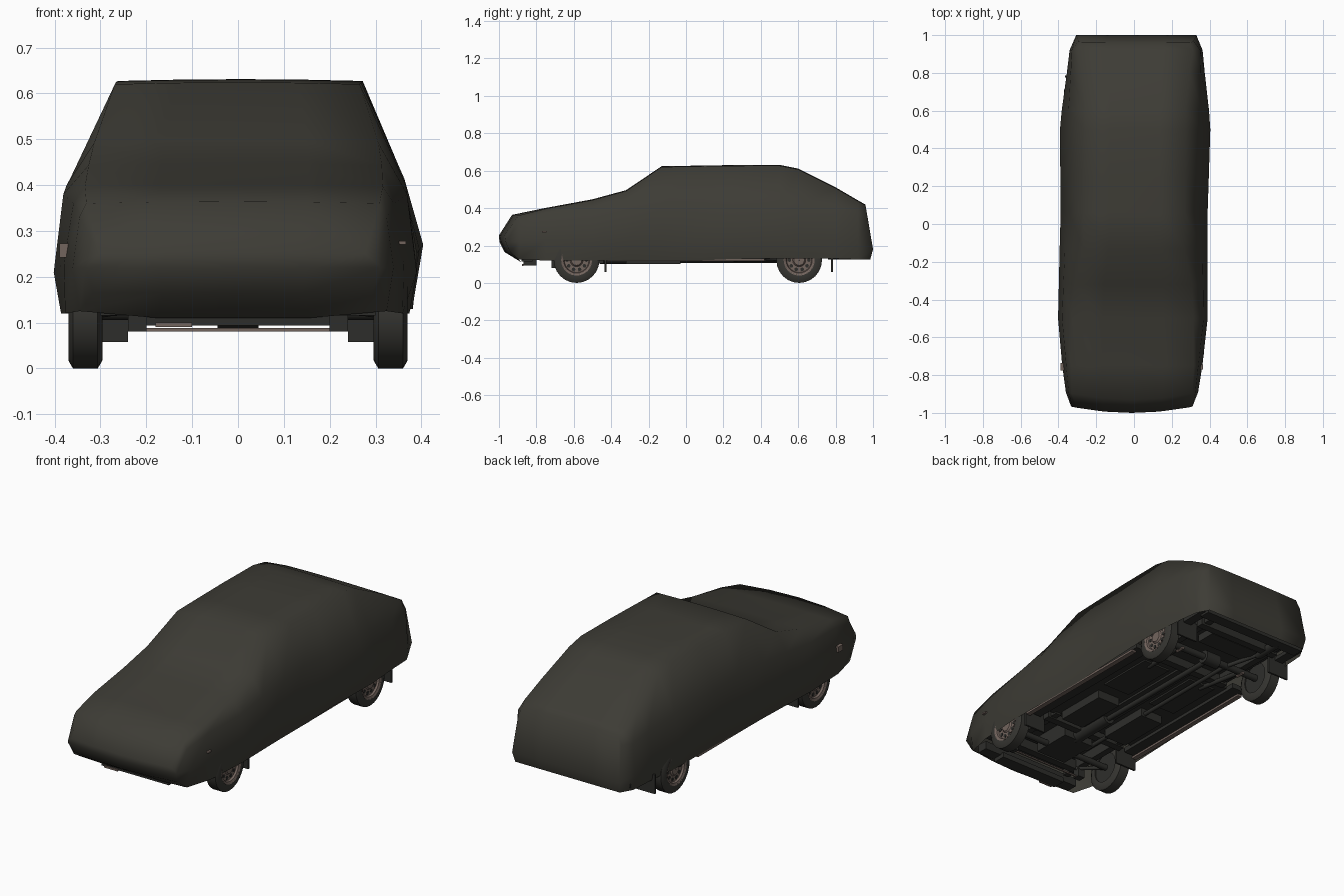
import bpy, bmesh, math
from mathutils import Matrix, Vector

cube = bpy.data.objects.get("Cube")
if cube:
    bpy.data.objects.remove(cube, do_unlink=True)


def material(name, r, g, b):
    m = bpy.data.materials.new(name)
    m.use_nodes = True
    m.diffuse_color = (r, g, b, 1)
    bsdf = m.node_tree.nodes["Principled BSDF"]
    bsdf.inputs["Base Color"].default_value = (r, g, b, 1)
    bsdf.inputs["Roughness"].default_value = 0.9
    return m


CLOTH = material("dark olive cloth", .047, .045, .036)
BLACK = material("underbody black", .027, .027, .024)
RUBBER = material("tyre rubber", .038, .037, .032)
METAL = material("brown grey metal", .17, .128, .11)


def finish(name, bm, mat, smooth=None):
    bmesh.ops.recalc_face_normals(bm, faces=bm.faces)
    mesh = bpy.data.meshes.new(name)
    bm.to_mesh(mesh)
    bm.free()
    mesh.materials.append(mat)
    ob = bpy.data.objects.new(name, mesh)
    bpy.context.collection.objects.link(ob)
    if smooth:
        bpy.ops.object.select_all(action='DESELECT')
        ob.select_set(True)
        bpy.context.view_layer.objects.active = ob
        bpy.ops.object.shade_smooth_by_angle(angle=math.radians(smooth))
    return ob


def box(name, low, high, mat=BLACK):
    bm = bmesh.new()
    bmesh.ops.create_cube(bm, size=1)
    for v in bm.verts:
        v.co = Vector([a + (b - a) * (c + .5) for a, b, c in zip(low, high, v.co)])
    return finish(name, bm, mat)


def pair(name, low, high, mat=BLACK):
    box("left_" + name, low, high, mat)
    box("right_" + name, (-high[0], *low[1:]), (-low[0], *high[1:]), mat)


def tube(name, start, end, radius, mat=BLACK, sides=10):
    a, b = Vector(start), Vector(end)
    turn = (b - a).to_track_quat('Z', 'Y').to_matrix().to_4x4()
    bm = bmesh.new()
    bmesh.ops.create_cone(bm, cap_ends=True, segments=sides, radius1=radius, radius2=radius,
                          depth=(b - a).length, matrix=Matrix.Translation((a + b) / 2) @ turn)
    return finish(name, bm, mat, 40)


def lathe(name, profile, centre, mat, segments=24):
    """Spin (x, radius) points around the x axis through centre."""
    bm = bmesh.new()
    rings = []
    for x, r in profile:
        rings.append([bm.verts.new((centre[0] + x,
                                    centre[1] + r * math.cos(math.tau * i / segments),
                                    centre[2] + r * math.sin(math.tau * i / segments)))
                      for i in range(segments)])
    for a, b in zip(rings, rings[1:]):
        for i in range(segments):
            j = (i + 1) % segments
            bm.faces.new((a[i], a[j], b[j], b[i]))
    return finish(name, bm, mat, 40)


# Fabric cover: y, top height, roof half width, shoulder z and half width,
# widest z and half width, hem z and half width
stations = [
    (-1, .25, .29, .24, .315, .22, .322, .165, .305),
    (-.93, .36, .32, .33, .335, .22, .35, .125, .335),
    (-.75, .397, .325, .36, .35, .23, .371, .12, .368),
    (-.5, .443, .32, .38, .375, .21, .396, .12, .38),
    (-.32, .492, .31, .4, .37, .22, .394, .12, .375),
    (-.13, .62, .267, .415, .364, .25, .392, .12, .37),
    (.06, .623, .268, .41, .342, .25, .389, .12, .37),
    (.25, .626, .268, .41, .354, .26, .393, .128, .37),
    (.5, .627, .266, .41, .358, .27, .398, .13, .374),
    (.6, .607, .265, .41, .354, .26, .39, .13, .374),
    (.8, .507, .285, .39, .345, .24, .365, .13, .357),
    (.92, .437, .3, .37, .34, .2, .352, .125, .345),
    (.96, .415, .285, .37, .305, .18, .318, .125, .31),
]


def cover_point(y, x, z):
    if y < -.9:
        y += .035 * (x / .33) ** 2
        if y < -.955:
            y += .5 * max(0, .225 - z)
    elif y > .95:
        y += .17 * (.415 - z) if z > .17 else .025
    return x + .012 * y, y, z


bm = bmesh.new()


def cross_row(first, last, y, x, z):
    """Verts running from first to last across the car."""
    return [first] + [bm.verts.new(cover_point(y, x * f, z)) for f in (.5, 0, -.5)] + [last]


def bridge(a, b):
    for i in range(len(a) - 1):
        bm.faces.new((a[i], a[i + 1], b[i + 1], b[i]))


rings = []
for y, top, roof, shz, shw, wz, ww, hz, hw in stations:
    half = [(hw, hz), (ww, wz), (shw, shz), (roof, top), (roof * .5, top + .003)]
    outline = half + [(0, top + .004)] + [(-x, z) for x, z in reversed(half)]
    rings.append([bm.verts.new(cover_point(y, x, z)) for x, z in outline])
for a, b in zip(rings, rings[1:]):
    bridge(a, b)
# Nose and tail panels
low_rows = []
for ring, s in ((rings[0], stations[0]), (rings[-1], stations[-1])):
    wide = cross_row(ring[1], ring[-2], s[0], s[6], s[5])
    low = cross_row(ring[0], ring[-1], s[0], s[8], s[7])
    bridge(ring[3:8], wide)
    bridge(wide, low)
    bm.faces.new(ring[1:4])
    bm.faces.new(ring[-4:-1])
    low_rows.append(low)
# Fabric tucked under the nose
bridge(low_rows[0], cross_row(rings[1][0], rings[1][-1], -.88, .33, .11))
finish("car_cover", bm, CLOTH, 85)

# Wheels with pierced rims
tyre = [(-.036, .08), (-.037, .105), (-.027, .122), (.027, .122), (.037, .105), (.036, .08), (-.036, .08)]
for end, y in (("front", -.585), ("rear", .605)):
    for side, s in (("left", 1), ("right", -1)):
        tag = side + "_" + end
        c = Vector((s * .333, y, .122))
        lathe(tag + "_tyre", tyre, c, RUBBER)
        lathe(tag + "_rim", [(s * -.036, .08), (s * .037, .083), (s * .032, .07), (s * .022, .066),
                             (s * .022, .035), (s * .03, .028), (s * .03, .001)], c, METAL)
        lathe(tag + "_rim_back", [(s * -.03, .08), (s * -.03, .001)], c, BLACK)
        for k in range(10):
            a = math.tau * k / 10
            hole = c + Vector((s * .022, .052 * math.cos(a), .052 * math.sin(a)))
            tube(f"{tag}_rim_hole_{k + 1}", hole, hole + Vector((s * .002, 0, 0)), .01, BLACK, 8)

# Mud flaps behind the wheels
pair("front_mud_flap", (.24, -.435, .058), (.365, -.425, .16))
pair("rear_mud_flap", (.24, .775, .058), (.365, .785, .16))

# Stepped floor, sills and valances
box("engine_bay_roof", (-.285, -.84, .19), (.285, -.36, .2))
box("floor_pan", (-.285, -.36, .145), (.285, .4, .155))
box("rear_floor", (-.285, .4, .18), (.285, .93, .19))
pair("sill", (.28, -.41, .128), (.36, .45, .155))
pair("sill_trim", (.34, -.42, .117), (.366, .42, .129), METAL)
pair("rear_corner_floor", (.28, .78, .14), (.33, .94, .16))
box("front_valance", (-.3, -.88, .115), (.3, -.82, .16))
box("front_lip", (-.2, -.87, .094), (.2, -.8, .122))
box("front_tow_bracket", (-.18, -.876, .09), (-.1, -.868, .1), METAL)
box("rear_valance", (-.31, .9, .128), (.31, .96, .17))

# Chassis rails, tunnel and cross members
pair("front_rail", (.2, -.8, .135), (.235, -.34, .19))
pair("rear_rail", (.2, .4, .145), (.235, .9, .18))
pair("floor_panel", (.075, -.32, .1), (.21, -.03, .146))
pair("rear_floor_panel", (.07, .04, .136), (.23, .36, .146))
box("centre_tunnel", (-.04, -.35, .134), (.04, .4, .146))
for i, (y, z) in enumerate(((-.72, .128), (-.4, .128), (.42, .135), (.82, .135))):
    box(f"cross_member_{i + 1}", (-.25, y - .02, z), (.25, y + .02, .18))
box("fuel_tank", (-.16, .68, .14), (.14, .79, .18))

# Engine, gearbox and drive line
box("engine_sump", (-.09, -.66, .105), (.09, -.44, .19))
tube("gearbox", (0, -.46, .135), (0, -.2, .135), .035)
tube("propeller_shaft", (0, -.2, .13), (0, .6, .125), .014)
tube("rear_axle", (-.31, .605, .122), (.31, .605, .122), .018)
tube("differential", (-.045, .605, .122), (.045, .605, .122), .036)
tube("front_axle_beam", (-.31, -.585, .122), (.31, -.585, .122), .016)
box("front_sway_bar", (-.21, -.704, .081), (.21, -.696, .088), METAL)
for side, s in (("left", 1), ("right", -1)):
    box(side + "_sway_bar_mount", (s * .22 - .02, -.72, .08), (s * .22 + .02, -.68, .15))
    tube(side + "_front_arm", (s * .2, -.7, .13), (s * .3, -.59, .122), .01)
    tube(side + "_trailing_arm", (s * .17, .32, .14), (s * .2, .6, .122), .012)
    tube(side + "_axle_clamp", (s * .2, .58, .106), (s * .2, .63, .106), .008, METAL, 6)
tube("exhaust_pipe", (-.1, -.5, .118), (-.1, .6, .118), .011)
tube("exhaust_silencer", (-.19, .76, .15), (-.19, .92, .15), .024)
tube("exhaust_link", (-.1, .6, .118), (-.19, .77, .15), .011)

# Side lamps poking through the cloth
box("right_side_lamp", (-.389, -.775, .242), (-.36, -.735, .272), METAL)
box("left_side_lamp", (.345, -.77, .27), (.366, -.745, .278), METAL)
